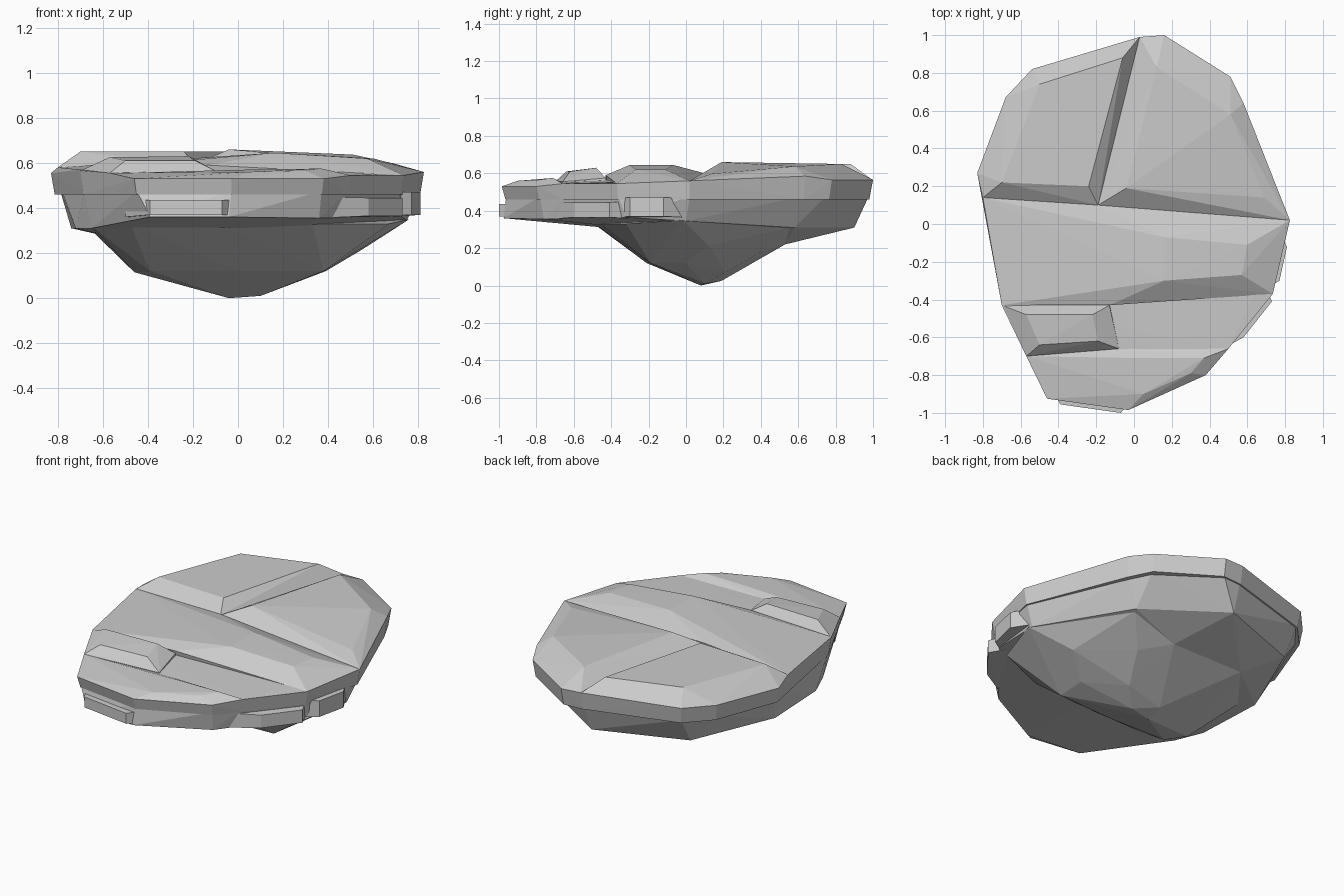
import bpy, bmesh

# Plan outline of the rim (x, y, z)
RIM = [(.03, .99, .57), (.16, 1, .565), (.51, .78, .565), (.58, .64, .585), (.825, .02, .56),
       (.735, -.37, .545), (.50, -.66, .545), (.38, -.80, .53), (-.03, -.985, .53),
       (-.46, -.925, .53), (-.57, -.70, .555), (-.70, -.43, .57), (-.80, .14, .58),
       (-.83, .27, .555), (-.68, .67, .56), (-.54, .82, .56)]
# Rim corners that overhang the lower wall
OVERHANG = {2: .955, 3: .955, 13: .95, 14: .96}


def ring(scale, z, special={}):
    return [(x * special.get(i, scale), y * special.get(i, scale), z)
            for i, (x, y, _) in enumerate(RIM)]


def sunk(points, depth=.06, scale=.97):
    """Base of a slab, tucked into the stone below it."""
    return [(x * scale, y * scale, z - depth) for x, y, z in points]


def hull(name, points):
    bm = bmesh.new()
    for p in points:
        bm.verts.new(p)
    res = bmesh.ops.convex_hull(bm, input=bm.verts)
    junk = {g for g in res["geom_interior"] if isinstance(g, bmesh.types.BMVert)}
    bmesh.ops.delete(bm, geom=list(junk), context='VERTS')
    bmesh.ops.recalc_face_normals(bm, faces=bm.faces)
    mesh = bpy.data.meshes.new(name)
    bm.to_mesh(mesh)
    bm.free()
    ob = bpy.data.objects.new(name, mesh)
    bpy.context.collection.objects.link(ob)
    return ob


# Upper wall
rock = hull("rock", RIM + ring(.98, .46))

# Lower wall
bottom = [(-.74, .18, .31), (-.52, .70, .31), (.02, .90, .31), (.47, .58, .31),
          (.75, .0, .345), (.72, -.32, .365), (.36, -.76, .355),
          (-.04, -.975, .36), (-.39, -.94, .36), (-.50, -.70, .36), (-.65, -.42, .31),
          (-.72, -.25, .31), (-.34, .53, .22), (.15, .53, .22)]
parts = [hull("lower_wall", ring(.976, .475, OVERHANG) + bottom)]

# Keel underneath, spreading out to the foot of the wall
parts.append(hull("keel", [
    (-.04, .08, 0), (.10, .10, .01), (-.03, .19, .025), (.21, .21, .07), (-.20, .05, .055),
    (-.46, -.08, .115), (-.39, -.20, .12), (.0, -.21, .12), (.38, -.19, .12), (.39, .0, .12),
    (.31, .40, .18), (.55, .12, .215), (-.34, .53, .22), (.15, .53, .22),
    (-.64, -.38, .31), (-.66, .18, .31), (.76, -.02, .35), (.46, .56, .31),
    (.67, -.32, .33), (.33, -.46, .33), (-.04, -.46, .31), (-.48, -.50, .335)]))

# Back slabs, split by a groove
base = [(-.80, .14, .58), (-.19, .10, .595), (.03, .99, .57), (-.54, .82, .56),
        (-.68, .67, .56), (-.83, .27, .555)]
parts.append(hull("back_left_slab", base + sunk(base) + [
    (-.70, .22, .65), (-.50, .74, .65), (-.06, .88, .65), (-.24, .20, .65)]))
base = [(-.19, .10, .595), (.825, .02, .56), (.58, .64, .585), (.51, .78, .565),
        (.16, 1, .565), (.03, .99, .57)]
parts.append(hull("back_right_slab", base + sunk(base) + [
    (-.04, .19, .66), (.12, .83, .65), (.51, .58, .637), (.69, .14, .598)]))

# Middle slab with ridge
base = [(-.80, .14, .58), (-.19, .10, .60), (.825, .02, .56), (.735, -.37, .545),
        (-.13, -.43, .59), (-.70, -.43, .57)]
parts.append(hull("middle_slab", base + sunk(base) + [
    (.16, -.07, .645), (.60, -.11, .62), (.57, -.27, .62), (.16, -.30, .645)]))

# Small raised block on the front left
base = [(-.70, -.43, .565), (-.13, -.43, .575), (-.08, -.66, .555), (-.57, -.70, .555)]
parts.append(hull("small_block", base + sunk(base) + [
    (-.57, -.48, .625), (-.22, -.48, .63), (-.19, -.62, .61), (-.50, -.64, .61)]))

# Front slab
base = [(-.08, -.66, .55), (.50, -.66, .545), (.38, -.80, .53), (-.03, -.985, .53),
        (-.46, -.925, .53), (-.57, -.70, .555)]
parts.append(hull("front_slab", base + sunk(base) + [
    (.04, -.71, .57), (.37, -.71, .575), (.30, -.79, .565), (.05, -.90, .56)]))


# Ledges low on the walls
def ledge(name, edge, inner, low, high):
    lip = [(x, y, z) for x, y in edge for z in (low + .01, high - .005)]
    back = [(x, y, z) for x, y in inner for z in (low, high)]
    return hull(name, lip + back)


parts.append(ledge("front_ledge", [(-.39, -.955), (-.07, -1)],
                   [(-.50, -.75), (.06, -.85)], .36, .44))
parts.append(ledge("right_ledge", [(.81, -.12), (.77, -.30)],
                   [(.70, .08), (.60, -.40)], .36, .475))
parts.append(ledge("front_right_ledge", [(.73, -.41), (.58, -.60)],
                   [(.66, -.25), (.36, -.72)], .355, .45))

# Fuse everything into one stone
bpy.context.view_layer.objects.active = rock
for part in parts:
    mod = rock.modifiers.new("fuse", 'BOOLEAN')
    mod.operation, mod.solver, mod.object = 'UNION', 'EXACT', part
    bpy.ops.object.modifier_apply(modifier=mod.name)
    bpy.data.objects.remove(part)
